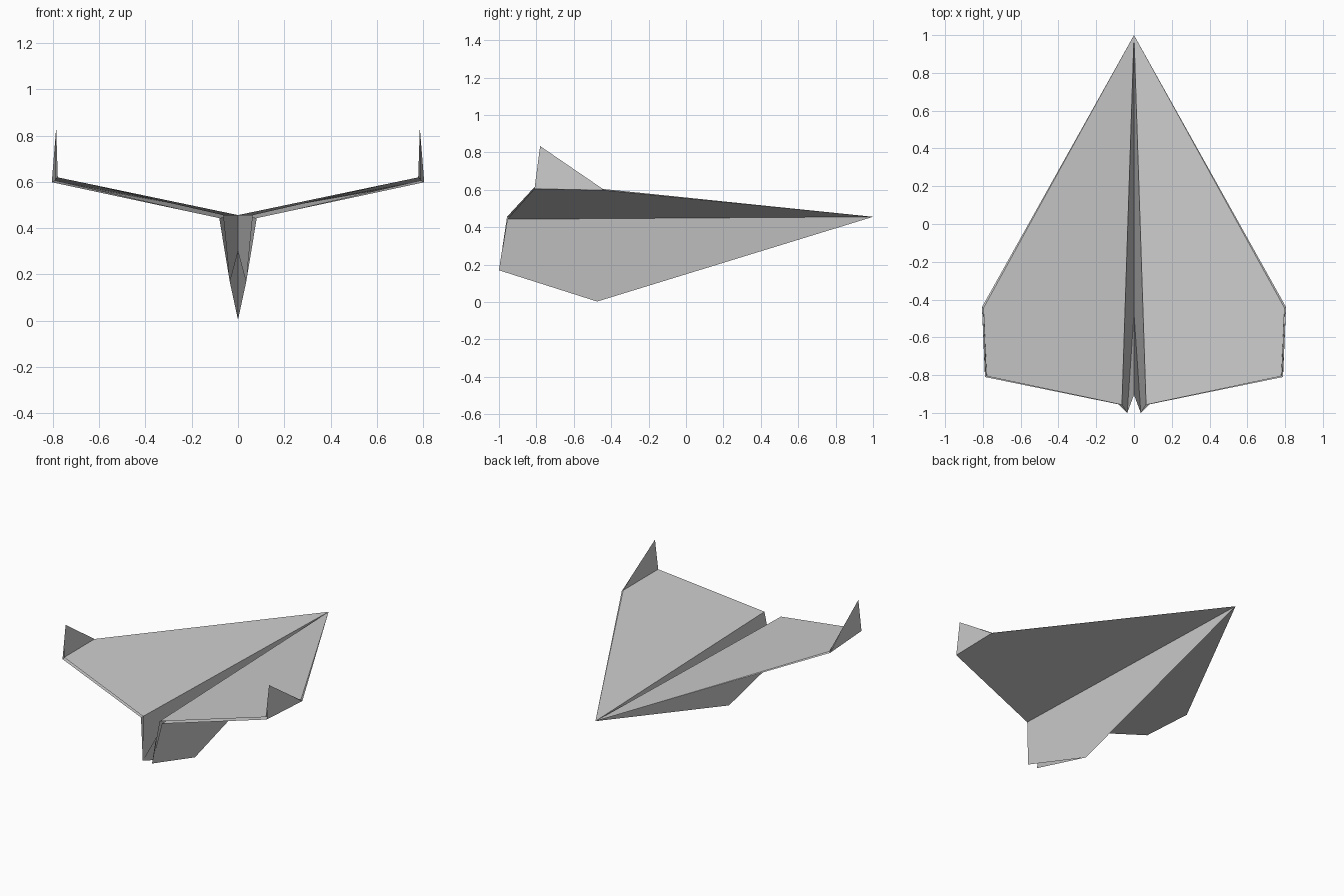
import bpy

if "Cube" in bpy.data.objects:
    bpy.data.objects.remove(bpy.data.objects["Cube"])

# Fold points on the right-hand half of the sheet
nose = (0, 1, 0.456)
keel = (0, -0.475, 0.003)
tail = (0.036, -1, 0.17)
ridge, ridge_top = (0, -0.9, 0.295), (0, -0.905, 0.305)
crease_out, crease_in = (0.081, -0.955, 0.443), (0.064, -0.957, 0.456)
tip_front_out, tip_front_in = (0.805, -0.44, 0.598), (0.797, -0.445, 0.605)
tip_back_out, tip_back_in = (0.789, -0.81, 0.606), (0.779, -0.806, 0.619)
fin_top = (0.786, -0.78, 0.834)


def folded_part(name, *faces):
    """Paper layers of one part, mirrored across the centre line."""
    verts = [p for f in faces for p in f]
    index, polys = {p: i for i, p in enumerate(dict.fromkeys(verts))}, []
    for f in faces:
        polys.append([index[p] for p in f])
    mesh = bpy.data.meshes.new(name)
    mesh.from_pydata(list(index), [], polys)
    obj = bpy.data.objects.new(name, mesh)
    bpy.context.collection.objects.link(obj)
    mirror = obj.modifiers.new("mirror", 'MIRROR')
    mirror.use_axis[0] = True
    mirror.merge_threshold = 0.0005
    return obj


# Keel body: outer and inner paper layers
folded_part("body",
            (nose, crease_out, tail, keel),
            (keel, tail, crease_in, nose))

# Wings: upper and lower layers
folded_part("wings",
            (nose, crease_in, tip_back_in, tip_front_in),
            (tip_front_out, tip_back_out, crease_out, nose),
            (nose, tip_front_in, tip_front_out))

# Upturned wing tips
folded_part("winglets",
            (tip_front_out, fin_top, tip_back_out),
            (tip_back_in, fin_top, tip_front_in))

# Tail corner pushed up inside the keel
folded_part("tail_fold",
            (keel, tail, ridge),
            (ridge_top, tail, keel))
